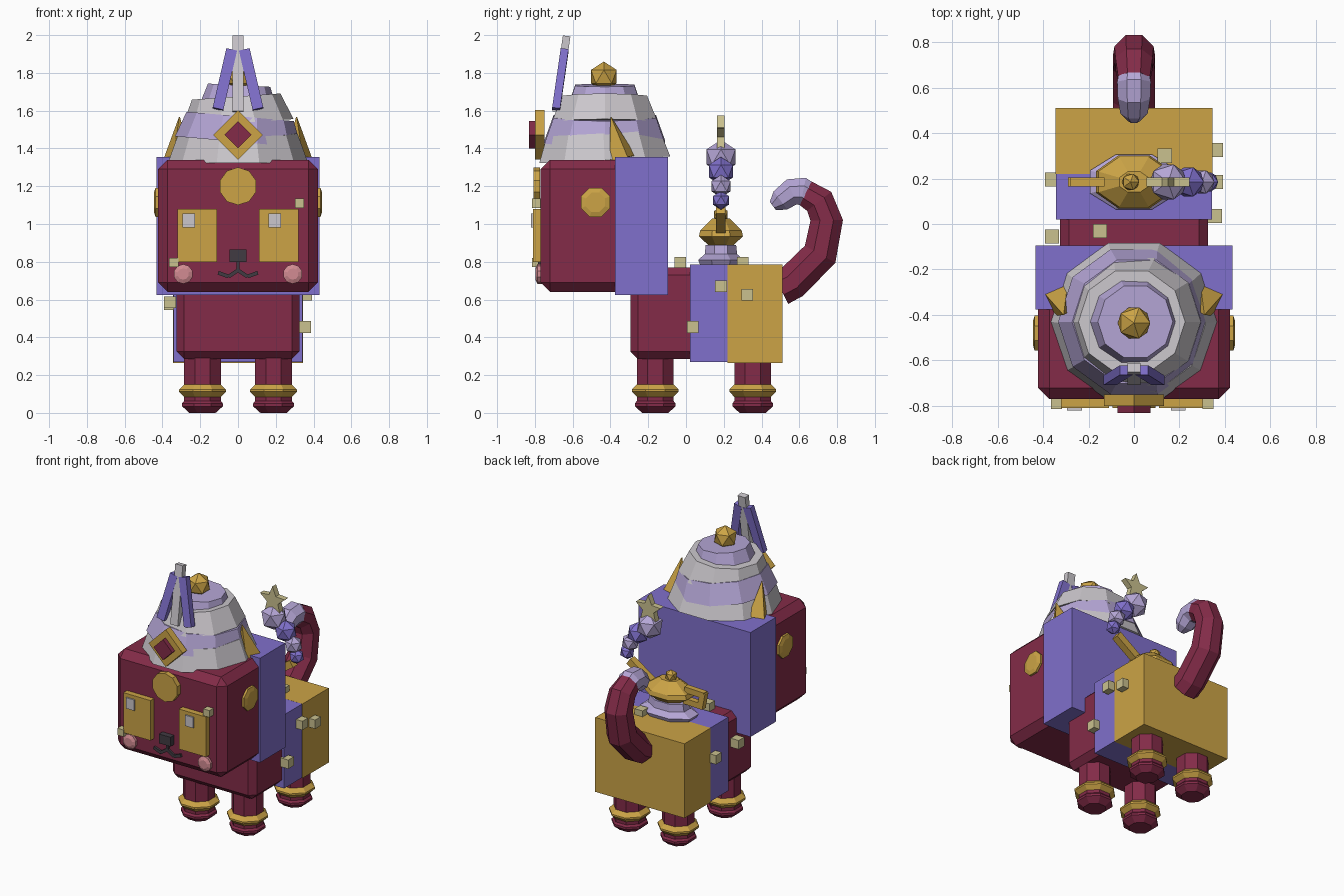
import bpy, bmesh, math
from mathutils import Vector, Euler

cube = bpy.data.objects.get("Cube")
if cube:
    bpy.data.objects.remove(cube, do_unlink=True)


def material(name, hex_code):
    rgb = [int(hex_code[i:i + 2], 16) / 255 for i in (0, 2, 4)]
    col = [c / 12.92 if c < 0.04 else ((c + 0.055) / 1.055) ** 2.4 for c in rgb] + [1]
    m = bpy.data.materials.new(name)
    m.use_nodes = True
    m.diffuse_color = col
    m.node_tree.nodes["Principled BSDF"].inputs["Base Color"].default_value = col
    return m


RED = material("maroon", "832B48")
BLUE = material("violet blue", "8070CC")
GOLD = material("gold", "CCA446")
LAV = material("lavender", "B5A6D6")
PALE = material("pale grey", "CBC7CC")
TAN = material("tan", "CAC18F")
PINK = material("pink", "D28B92")
DARK = material("charcoal", "413B42")


def finish(name, bm, mat, loc=(0, 0, 0), rot=(0, 0, 0)):
    bmesh.ops.recalc_face_normals(bm, faces=bm.faces)
    me = bpy.data.meshes.new(name)
    bm.to_mesh(me)
    bm.free()
    me.materials.append(mat)
    ob = bpy.data.objects.new(name, me)
    ob.location = loc
    ob.rotation_euler = [math.radians(a) for a in rot]
    bpy.context.collection.objects.link(ob)
    return ob


def box(name, mat, loc, size, rot=(0, 0, 0), bevel=0):
    bm = bmesh.new()
    bmesh.ops.create_cube(bm, size=1)
    bmesh.ops.scale(bm, vec=size, verts=bm.verts)
    if bevel:
        bmesh.ops.bevel(bm, geom=bm.edges[:], offset=bevel, segments=1, affect='EDGES')
    return finish(name, bm, mat, loc, rot)


def skin(bm, rings):
    # Join successive rings and cap both ends
    n = len(rings[0])
    for a, b in zip(rings, rings[1:]):
        for i in range(n):
            bm.faces.new((a[i], a[(i + 1) % n], b[(i + 1) % n], b[i]))
    bm.faces.new(rings[0])
    bm.faces.new(rings[-1])


def lathe(name, mat, profile, sides, loc, rot=(0, 0, 0), phase=0.5, stretch=(1, 1, 1)):
    bm = bmesh.new()
    angles = [(k + phase) * math.tau / sides for k in range(sides)]
    skin(bm, [[bm.verts.new((r * math.cos(a), r * math.sin(a), z)) for a in angles]
              for r, z in profile])
    bmesh.ops.scale(bm, vec=stretch, verts=bm.verts)
    return finish(name, bm, mat, loc, rot)


def ball(name, mat, loc, r):
    bm = bmesh.new()
    bmesh.ops.create_icosphere(bm, subdivisions=1, radius=r)
    return finish(name, bm, mat, loc)


def bar(name, mat, a, b, w):
    a, b = Vector(a), Vector(b)
    ob = box(name, mat, (a + b) / 2, (w, w, (b - a).length))
    ob.rotation_euler = (b - a).to_track_quat('Z', 'Y').to_euler()
    return ob


def tube(name, mat, path, sides=8):
    # Path entries are y, z, radius in the middle plane
    bm = bmesh.new()
    pts = [Vector((0, y, z)) for y, z, r in path]
    rings = []
    for i, p in enumerate(pts):
        d = (pts[min(i + 1, len(pts) - 1)] - pts[max(i - 1, 0)]).normalized()
        side = Vector((1, 0, 0))
        up = d.cross(side)
        ring = []
        for k in range(sides):
            a = (k + 0.5) * math.tau / sides
            ring.append(bm.verts.new(p + path[i][2] * (side * math.cos(a) + up * math.sin(a))))
        rings.append(ring)
    skin(bm, rings)
    return finish(name, bm, mat)


# Body and the two cloth blocks over it
box("body", RED, (0, 0.08, 0.528), (0.65, 0.75, 0.485), bevel=0.04)
box("blue_blanket", BLUE, (0, 0.125, 0.527), (0.685, 0.21, 0.515))
box("gold_blanket", GOLD, (0, 0.365, 0.525), (0.69, 0.29, 0.52))

# Legs, anklets and feet
for sx, side in ((-1, "right"), (1, "left")):
    for y, end in ((-0.163, "front"), (0.353, "rear")):
        at = (sx * 0.188, y, 0)
        tag = end + "_" + side
        lathe(tag + "_leg", RED, [(0.105, 0.05), (0.105, 0.32)], 8, at)
        lathe(tag + "_foot", RED, [(0.075, 0), (0.117, 0.035), (0.117, 0.05), (0.08, 0.09)], 8, at)
        lathe(tag + "_anklet", GOLD, [(0.1, 0.08), (0.134, 0.112), (0.134, 0.124), (0.1, 0.155)], 8, at)

# Head and hood
box("head", RED, (0, -0.445, 0.99), (0.845, 0.65, 0.7), bevel=0.05)
box("hood", BLUE, (0, -0.235, 0.99), (0.865, 0.28, 0.73))

# Face
disc = [(0.1, -0.018), (0.1, 0.018)]
lathe("forehead_disc", GOLD, disc, 10, (0, -0.79, 1.2), (90, 0, 0))
for s, side in ((-1, "right"), (1, "left")):
    box(side + "_eye", GOLD, (s * 0.215, -0.79, 0.94), (0.21, 0.04, 0.28))
    box(side + "_eye_glint", PALE, (s * 0.215 - 0.02 + (s - 1) * 0.013, -0.8, 1.018), (0.065, 0.04, 0.075))
    lathe(side + "_cheek", PINK, [(0.052, -0.02), (0.052, 0.012), (0.03, 0.022)], 10,
          (s * 0.29, -0.775, 0.735), (90, 0, 0))
    lathe(side + "_ear_disc", GOLD, [(0.083, -0.03), (0.083, 0.012), (0.055, 0.02)], 8,
          (s * 0.425, -0.48, 1.115), (0, s * 90, 0))
    bar(side + "_mouth_inner", DARK, (0, -0.775, 0.755), (s * 0.05, -0.775, 0.722), 0.02)
    bar(side + "_mouth_outer", DARK, (s * 0.05, -0.775, 0.722), (s * 0.105, -0.775, 0.742), 0.02)
box("nose", DARK, (0, -0.785, 0.832), (0.09, 0.05, 0.065))
bar("lip_line", DARK, (0, -0.775, 0.745), (0, -0.775, 0.81), 0.018)

# Wrapped hat made of tilted tiers
tiers = ((PALE, 0.365, 0.315, 1.34, 0.14, 0), (LAV, 0.335, 0.285, 1.435, 0.135, 5),
         (PALE, 0.295, 0.235, 1.535, 0.14, -4), (LAV, 0.205, 0.165, 1.62, 0.115, 3))
for i, (mat, r0, r1, z, h, tilt) in enumerate(tiers):
    lathe(f"hat_tier_{i + 1}", mat, [(r0, 0), (r1, h)], 10, (0, -0.43, z), (3 if i == 0 else 0, tilt, 0), 0)
ball("hat_knob", GOLD, (0, -0.435, 1.78), 0.08)
for s, side in ((-1, "right"), (1, "left")):
    lathe(side + "_hat_spike", GOLD, [(0.075, 0), (0.003, 0.23)], 4, (s * 0.32, -0.335, 1.345),
          (14, -s * 8, 20 * s), 0)

# Hat badge and plumes
box("badge", GOLD, (0, -0.775, 1.472), (0.185, 0.05, 0.185), (0, 45, 0))
box("badge_gem", RED, (0, -0.805, 1.472), (0.102, 0.05, 0.102), (0, 45, 0))
box("middle_plume", PALE, (0, -0.66, 1.795), (0.058, 0.04, 0.405), (-8, 0, 0))
for s, side in ((-1, "right"), (1, "left")):
    box(side + "_plume", BLUE, (s * 0.07, -0.665, 1.765), (0.058, 0.042, 0.325), (-8, -s * 13, 0))

# Tail
tube("tail", RED, [(0.5, 0.66, 0.1), (0.56, 0.69, 0.1), (0.71, 0.84, 0.1), (0.745, 1.02, 0.093),
                   (0.705, 1.12, 0.088), (0.63, 1.165, 0.075)])
tube("tail_tip", LAV, [(0.66, 1.15, 0.07), (0.62, 1.172, 0.08), (0.56, 1.17, 0.077),
                       (0.5, 1.125, 0.065), (0.46, 1.095, 0.03)])

# Oil lamp on a cushion
LY = 0.185
lathe("lamp_cushion", LAV, [(0.19, 0), (0.21, 0.03), (0.15, 0.06), (0.14, 0.11)], 8, (0, LY, 0.78),
      stretch=(1, 0.62, 1))
lathe("lamp_bowl", GOLD, [(0.09, 0), (0.18, 0.055), (0.17, 0.085), (0.07, 0.15)], 8, (0, LY, 0.88),
      stretch=(1, 0.7, 1))
ball("lamp_knob", GOLD, (-0.015, LY, 1.05), 0.042)
bar("lamp_spout", GOLD, (0.1, LY, 0.94), (0.3, LY, 1.075), 0.05)
bar("lamp_handle_top", GOLD, (-0.13, LY, 0.99), (-0.28, LY, 0.985), 0.04)
bar("lamp_handle_back", GOLD, (-0.27, LY, 1.0), (-0.25, LY, 0.9), 0.04)
bar("lamp_handle_bottom", GOLD, (-0.12, LY, 0.91), (-0.27, LY, 0.905), 0.04)

# Rising smoke puffs and star
for i, (mat, x, z, r) in enumerate(((BLUE, 0.325, 1.125, 0.05), (LAV, 0.3, 1.2, 0.06),
                                    (BLUE, 0.24, 1.28, 0.075), (LAV, 0.15, 1.355, 0.09))):
    ball(f"smoke_puff_{i + 1}", mat, (x, LY, z), r)
bm = bmesh.new()
rings = []
for y in (-0.02, 0.02):
    rings.append([])
    for k in range(10):
        a, r = k * math.tau / 10, 0.045 if k % 2 else 0.1
        rings[-1].append(bm.verts.new((r * math.sin(a), y, r * math.cos(a))))
skin(bm, rings)
finish("star", bm, TAN, (0.15, LY, 1.475))

# Small studs scattered over body and face
studs = ((0.355, 0.035, 0.455), (0.36, 0.185, 0.67), (0.36, 0.325, 0.625), (-0.36, -0.055, 0.585),
         (-0.36, 0.195, 0.575), (-0.15, -0.03, 0.795), (0.135, 0.3, 0.795))
for i, p in enumerate(studs):
    box(f"body_stud_{i + 1}", TAN, p, (0.062,) * 3)
for i, (x, z) in enumerate(((0.325, 1.11), (-0.34, 0.797))):
    box(f"face_stud_{i + 1}", TAN, (x, -0.79, z), (0.048,) * 3)
